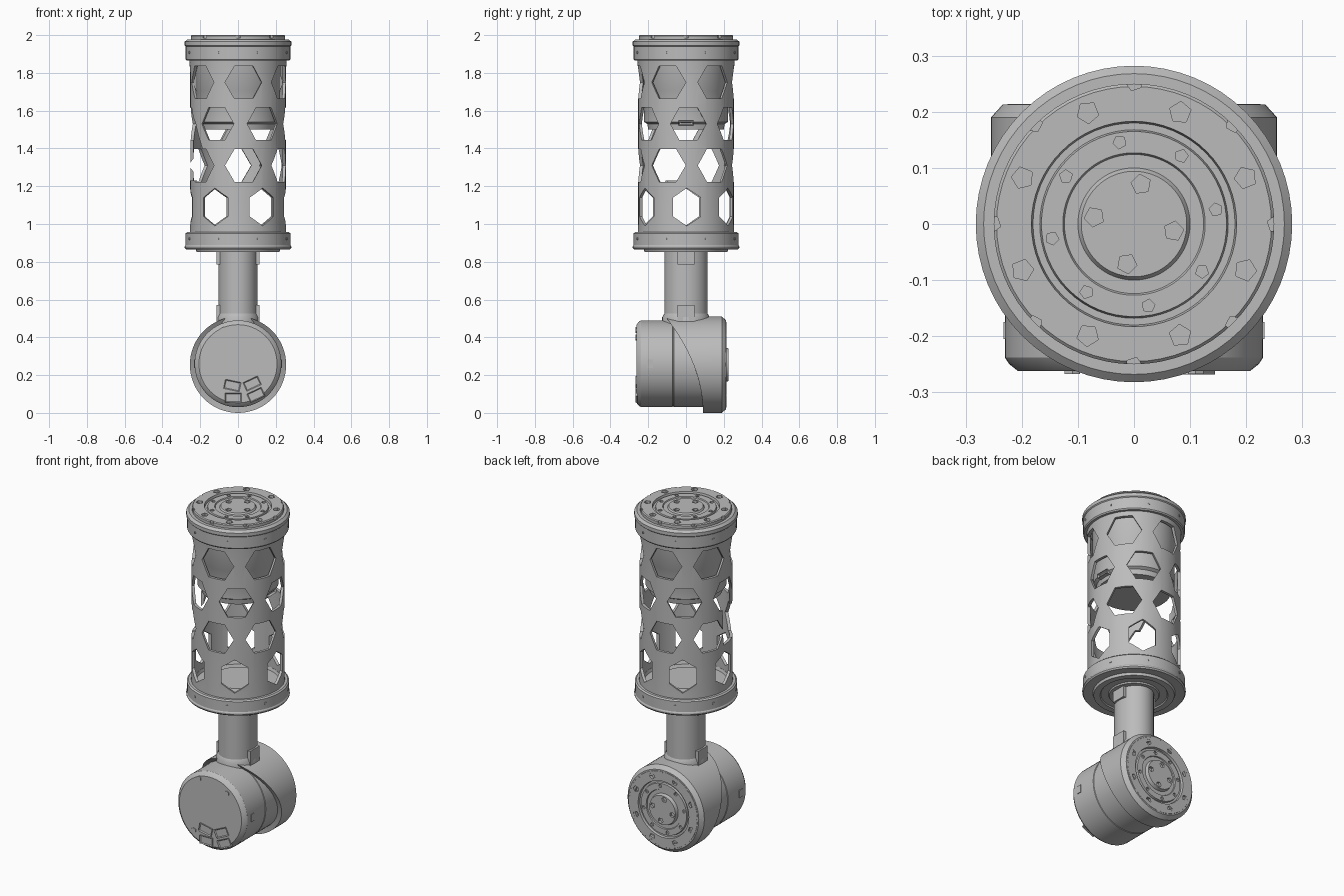
import bpy, bmesh, math
from mathutils import Matrix, Vector

cube = bpy.data.objects.get("Cube")
if cube:
    bpy.data.objects.remove(cube, do_unlink=True)

metal = bpy.data.materials.new("grey metal")
metal.use_nodes = True
GREY = (0.5, 0.5, 0.5, 1)
metal.diffuse_color = GREY
metal.node_tree.nodes["Principled BSDF"].inputs["Base Color"].default_value = GREY

T = Matrix.Translation
parts = []


def rot(deg, axis):
    return Matrix.Rotation(math.radians(deg), 4, axis)


def finish(name, bm, matrix=Matrix(), keep=True):
    bm.transform(matrix)
    bmesh.ops.recalc_face_normals(bm, faces=bm.faces[:])
    mesh = bpy.data.meshes.new(name)
    bm.to_mesh(mesh)
    bm.free()
    ob = bpy.data.objects.new(name, mesh)
    bpy.context.collection.objects.link(ob)
    mesh.materials.append(metal)
    if keep:
        parts.append(ob)
    return ob


def lathe_bm(profile, seg=64, closed=False):
    """Revolve (radius, height) points about local z."""
    bm = bmesh.new()
    rings = [[bm.verts.new((r * math.cos(i * math.tau / seg), r * math.sin(i * math.tau / seg), h))
              for i in range(seg)] for r, h in profile]
    pairs = list(zip(rings, rings[1:])) + ([(rings[-1], rings[0])] if closed else [])
    for a, b in pairs:
        for i in range(seg):
            j = (i + 1) % seg
            bm.faces.new((a[i], a[j], b[j], b[i]))
    bmesh.ops.remove_doubles(bm, verts=bm.verts[:], dist=1e-5)
    return bm


def lathe(name, profile, matrix=Matrix(), seg=64, closed=False):
    return finish(name, lathe_bm(profile, seg, closed), matrix)


def prism(bm, radius, depth, matrix, sides=6):
    bmesh.ops.create_cone(bm, cap_ends=True, segments=sides, radius1=radius,
                          radius2=radius, depth=depth, matrix=matrix)


def carve(ob, cutter_bm, matrix=Matrix()):
    """Subtract the cutter for good, then drop it."""
    cutter = finish("cutter", cutter_bm, matrix, keep=False)
    cutter.hide_render = True
    mod = ob.modifiers.new("holes", 'BOOLEAN')
    mod.object, mod.operation, mod.solver = cutter, 'DIFFERENCE', 'EXACT'
    dg = bpy.context.evaluated_depsgraph_get()
    mesh = bpy.data.meshes.new_from_object(ob.evaluated_get(dg))
    ob.modifiers.clear()
    ob.data = mesh
    bpy.data.objects.remove(cutter, do_unlink=True)


def around(angle, r, z):
    """Frame on a cylinder wall: local z outward, local y up; angle 0 is the front."""
    return rot(angle, 'Z') @ T((0, -r, z)) @ rot(90, 'X')


def motor_face(name, matrix, hub):
    """Output plate with stepped rings and rows of screw sockets."""
    face = lathe(name, [(0, -.05), (.25, -.05), (.25, -.005), (.245, 0), (.183, 0), (.18, -.014),
                        (.168, -.014), (.165, -.003), (.127, -.003), (.124, -.009),
                        (.1, -.009), (.094, hub), (0, hub)])
    bm = bmesh.new()
    for count, start, r, size in ((8, 22.5, .215, .02), (8, 0, .252, .015),
                                  (8, 10, .148, .012), (4, 80, .072, .018)):
        for i in range(count):
            prism(bm, size, .05, rot(start + i * 360 / count, 'Z') @ T((r, 0, hub * (r < .1) + .011)), 5)
    carve(face, bm)
    face.data.transform(matrix)


# Perforated tube
tube = lathe("perforated_tube", [(.258, .9), (.253, 1.0), (.253, 1.8), (.26, 1.9), (.237, 1.9), (.237, .9)],
             seg=72, closed=True)
holes = bmesh.new()
for z, start, turn, wide in ((1.09, 31, 0, .85), (1.31, 7, 30, .98), (1.53, 33, 30, .95), (1.75, 7, 30, .98)):
    for k in range(6):
        prism(holes, .1, .14, around(start + 60 * k, .25, z) @ Matrix.Diagonal((wide, 1, 1, 1)) @ rot(turn, 'Z'))
carve(tube, holes)

# Larger side opening
opening = bmesh.new()
outline = [(.105, 1.36), (.09, 1.23), (-.1, 1.23), (-.11, 1.58), (-.06, 1.61), (.02, 1.54)]
base = opening.faces.new([opening.verts.new((u, z, .15)) for u, z in outline])
ext = bmesh.ops.extrude_face_region(opening, geom=[base])["geom"]
bmesh.ops.translate(opening, verts=[v for v in ext if isinstance(v, bmesh.types.BMVert)], vec=(0, 0, .17))
carve(tube, opening, around(-68, 0, 0))

# Flange rings and their side screws
lathe("top_flange", [(.236, 1.865), (.272, 1.865), (.277, 1.872), (.277, 1.94), (.282, 1.945),
                     (.282, 1.965), (.268, 1.978), (.236, 1.978)], closed=True)
lathe("bottom_flange", [(0, .868), (.235, .868), (.276, .866), (.282, .874), (.282, .882), (.278, .888),
                        (.278, .95), (.27, .957), (.236, .957), (.23, .94), (.15, .94), (.14, .965), (0, .965)])
lathe("bottom_disc", [(0, .87), (.225, .87), (.22, .853), (.185, .853), (.18, .86), (.14, .86), (.135, .852), (0, .852)])
for label, z in (("top", 1.908), ("bottom", .922)):
    bm = bmesh.new()
    for i in range(8):
        prism(bm, .007, .006, around(22.5 + 45 * i, .278, z), 8)
    finish(label + "_flange_screws", bm)

# Upper motor inside the tube
lathe("upper_motor_body", [(0, 1.5), (.2, 1.5), (.205, 1.53), (.222, 1.54), (.222, 1.705), (.226, 1.712),
                           (.226, 1.96), (0, 1.96)])
motor_face("upper_motor_face", T((0, 0, 2)), 0)


def socket(name, w, h, d, matrix):
    """Small box with a hollow front."""
    bm = bmesh.new()
    bmesh.ops.create_cube(bm, size=1, matrix=Matrix.Diagonal((w, h, d, 1)))
    front = max(bm.faces, key=lambda f: f.calc_center_median().z)
    bmesh.ops.inset_region(bm, faces=[front], thickness=.007)
    bmesh.ops.translate(bm, verts=front.verts[:], vec=(0, 0, -d * .45))
    finish(name, bm, matrix)


socket("upper_motor_socket", .08, .025, .03, around(90, .212, 1.535))

# Neck with end collars
oval = Matrix.Diagonal((.104, .115, 1, 1))
lathe("neck", [(0, .4), (1, .4), (1, .87), (0, .87)], oval, 32)
for name, lo, hi in (("lower_collar", .46, .57), ("upper_collar", .785, .86)):
    # Collars are side straps on the neck
    for side in (-1, 1):
        bm = bmesh.new()
        bmesh.ops.create_cube(bm, size=1, matrix=T((side * .104, 0, (lo + hi) / 2))
                              @ Matrix.Diagonal((.018, .09, hi - lo, 1)))
        finish(("left_" if side > 0 else "right_") + name, bm)
lathe("neck_foot", [(1.1, .46), (1.1, .505), (1, .525)], oval, 32)

# Lower motor: front body, facing -y
front = T((0, 0, .26)) @ rot(90, 'X')
lathe("lower_motor_body", [(0, -.1), (.23, -.1), (.23, .064), (.227, .066), (.227, .07), (.23, .072),
                           (.23, .238), (.222, .25), (.207, .262), (0, .262)], front)

# Rear shell with a swept front edge
back = T((0, 0, .255)) @ rot(-90, 'X')
EDGE = -.5
shell = lathe_bm([(.222, EDGE), (.255, EDGE), (.255, .19), (.234, .213), (.2, .213), (.2, .19), (0, .19)])
for v in shell.verts:
    if abs(v.co.z - EDGE) < .001:
        v.co.z = .09 - .2 * ((.255 - v.co.y) / .51) ** 2
finish("lower_motor_shell", shell, back)
motor_face("lower_motor_face", back @ T((0, 0, .214)) @ Matrix.Diagonal((.92, .92, 1, 1)), .011)

# Front details: connector sockets, screws and an outlined panel
for i, (x, z, turn) in enumerate(((-.03, .145, 12), (.075, .155, -25), (-.025, .08, 0), (.095, .095, -25))):
    socket("connector_%d" % (i + 1), .085, .05, .012, T((x, -.262, z)) @ rot(90, 'X') @ rot(-turn, 'Z'))
screws = bmesh.new()
for x, z in ((-.075, .44), (.11, .4), (-.11, .12)):
    prism(screws, .016, .01, T((x, -.262, z)) @ rot(90, 'X'))
finish("front_screws", screws)
bm = bmesh.new()
panel = bm.faces.new([bm.verts.new((x, z, 0)) for x, z in
                      ((-.185, .21), (.055, .21), (.06, .28), (.03, .312), (-.12, .312), (-.185, .27))])
rim = bmesh.ops.inset_region(bm, faces=[panel], thickness=.006)
ext = bmesh.ops.extrude_face_region(bm, geom=rim["faces"])["geom"]
bmesh.ops.translate(bm, verts=[v for v in ext if isinstance(v, bmesh.types.BMVert)], vec=(0, 0, .003))
finish("front_panel_outline", bm, T((0, -.2625, 0)) @ rot(90, 'X'))
bm = bmesh.new()
for side in (-1, 1):
    bmesh.ops.create_cube(bm, size=1, matrix=T((side * .228, -.19, .26)) @ Matrix.Diagonal((.01, .03, .045, 1)))
finish("side_clips", bm)

# Smooth round walls, crisp edges
for ob in bpy.context.selected_objects:
    ob.select_set(False)
for ob in parts:
    ob.select_set(True)
bpy.context.view_layer.objects.active = parts[0]
bpy.ops.object.shade_smooth_by_angle(angle=math.radians(30))
